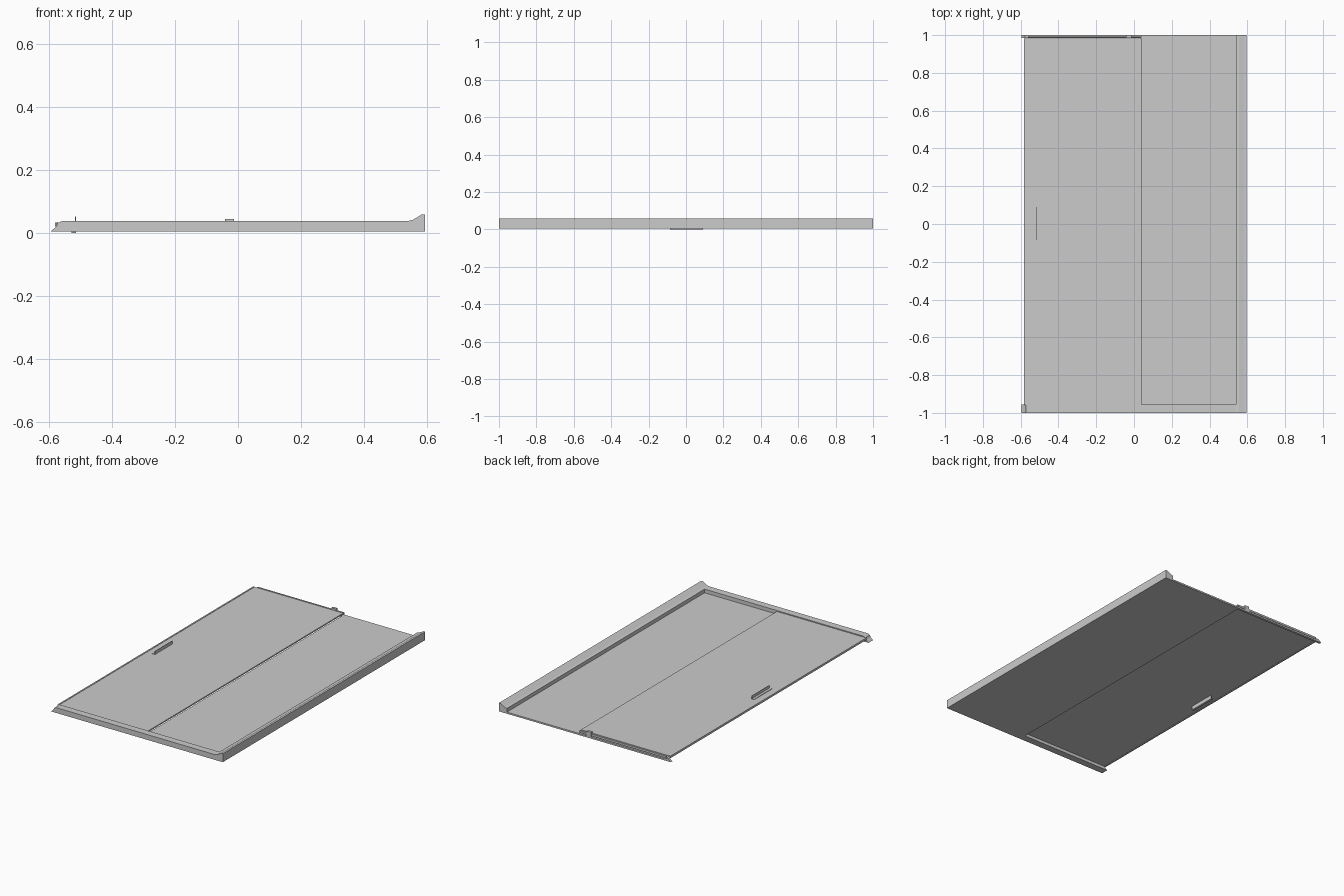
import bpy
import bmesh
from mathutils import Vector

cube = bpy.data.objects.get("Cube")
if cube:
    bpy.data.objects.remove(cube, do_unlink=True)

# One plain grey for the whole enclosure
grey = bpy.data.materials.new("light_grey")
grey.use_nodes = True
colour = (0.6, 0.6, 0.6, 1)
grey.diffuse_color = colour
grey.node_tree.nodes["Principled BSDF"].inputs["Base Color"].default_value = colour


def extrude_profile(name, profile, y0, y1):
    """Closed (x, z) profile extruded from y0 to y1."""
    bm = bmesh.new()
    face = bm.faces.new([bm.verts.new((x, y0, z)) for x, z in profile])
    result = bmesh.ops.extrude_face_region(bm, geom=[face])
    verts = [g for g in result["geom"] if isinstance(g, bmesh.types.BMVert)]
    bmesh.ops.translate(bm, verts=verts, vec=Vector((0, y1 - y0, 0)))
    bmesh.ops.recalc_face_normals(bm, faces=bm.faces)
    mesh = bpy.data.meshes.new(name)
    bm.to_mesh(mesh)
    bm.free()
    mesh.materials.append(grey)
    obj = bpy.data.objects.new(name, mesh)
    bpy.context.collection.objects.link(obj)
    return obj


def box(name, x, y, z):
    profile = [(x[0], z[0]), (x[1], z[0]), (x[1], z[1]), (x[0], z[1])]
    return extrude_profile(name, profile, y[0], y[1])


BASE = 0.005
HALF_W = 0.595
DOOR_Z = (0.024, 0.032)

# Frame: threshold rail with a sloped nose, and the wall post
extrude_profile("threshold_rail", [
    (-HALF_W, BASE), (0.545, BASE), (0.545, 0.038), (-0.56, 0.038),
    (-0.573, 0.032), (-0.577, 0.022)], -1, -0.955)
extrude_profile("wall_post", [
    (0.54, BASE), (HALF_W, BASE), (HALF_W, 0.058), (0.583, 0.058),
    (0.557, 0.042), (0.54, 0.038)], -1, 1)

# Glass: low fixed panel and raised sliding door
box("fixed_panel", (0.034, 0.545), (-0.96, 0.985), (BASE, 0.015))
box("sliding_door", (-0.578, 0.04), (-0.96, 0.983), DOOR_Z)
box("door_edge_seal", (-0.582, -0.573), (-0.955, 0.983), (0.021, 0.034))

# Head rail: a full-width base with a guide under the door
box("head_rail", (-0.58, 0.545), (0.985, 1), (BASE, 0.015))
extrude_profile("head_rail_end", [
    (-HALF_W, BASE), (-0.56, BASE), (-0.56, 0.022), (-0.577, 0.022)], 0.985, 1)
box("head_guide", (-0.56, 0.04), (0.988, 0.996), (0.02, 0.032))
box("roller_clip", (-0.042, -0.012), (0.984, 1), (0.015, 0.044))

# Handle: base plate and an upright grip, with a matching grip below
LENGTH = (-0.085, 0.09)
box("handle_plate", (-0.535, -0.518), LENGTH, (0.03, 0.035))
box("upper_grip", (-0.519, -0.516), LENGTH, (0.03, 0.052))
box("lower_grip_web", (-0.519, -0.516), LENGTH, (0, 0.025))
box("lower_grip_plate", (-0.53, -0.516), LENGTH, (0, 0.004))
